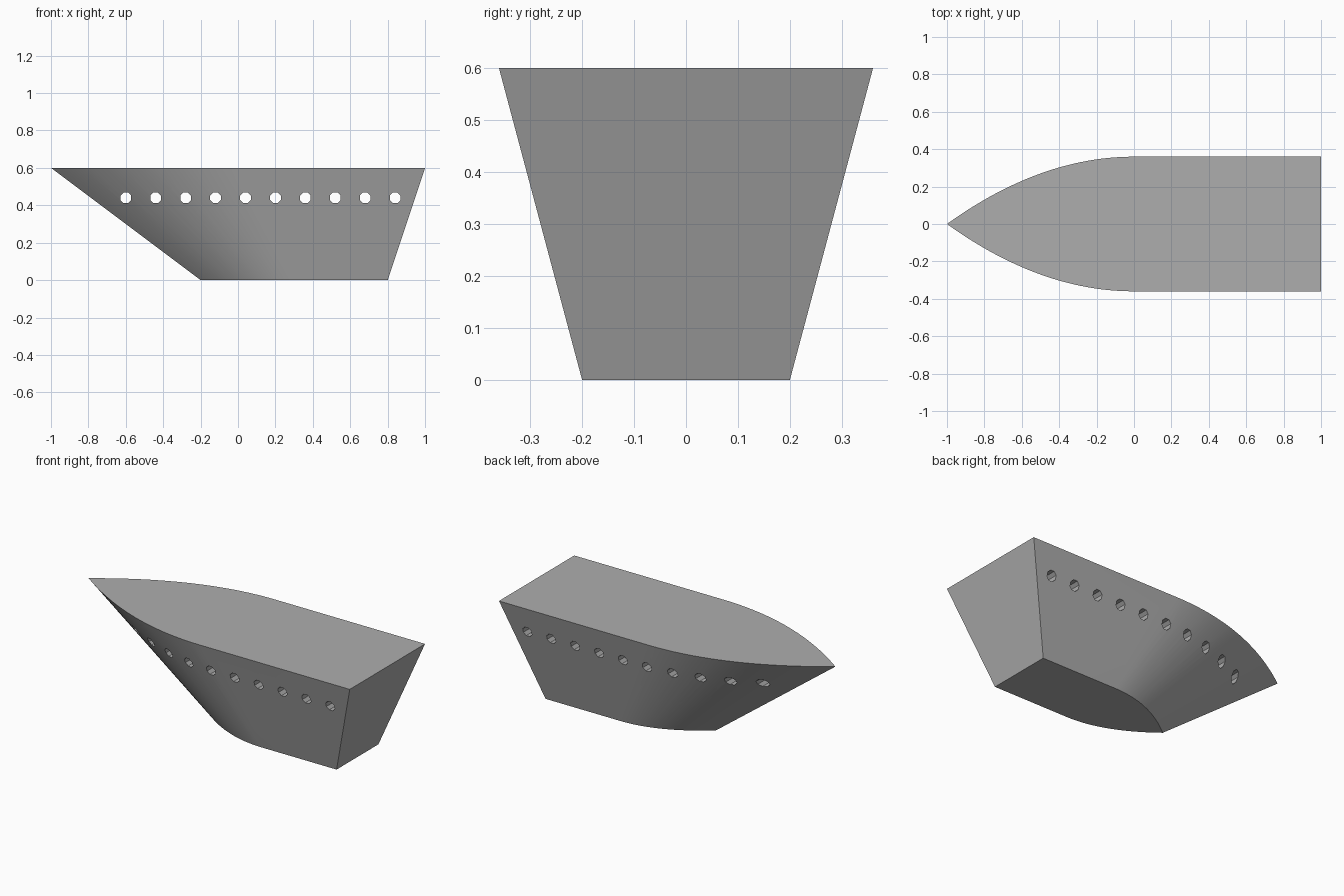
import bpy
import bmesh
import math
from mathutils import Matrix

default = bpy.data.objects.get("Cube")
if default:
    bpy.data.objects.remove(default, do_unlink=True)

SEGMENTS = 24  # steps along each curved bow side
HEIGHT = 0.6


def make_object(name, bm):
    bmesh.ops.recalc_face_normals(bm, faces=bm.faces)
    mesh = bpy.data.meshes.new(name)
    bm.to_mesh(mesh)
    bm.free()
    obj = bpy.data.objects.new(name, mesh)
    bpy.context.collection.objects.link(obj)
    return obj


def outline(centre, half_length, half_width):
    """Plan of the hull: square stern at +x, parabolic bow at -x."""
    side = [(1, 1)] + [(-i / SEGMENTS, 1 - (i / SEGMENTS) ** 2)
                       for i in range(SEGMENTS + 1)]
    full = side + [(x, -y) for x, y in reversed(side[:-1])]
    return [(centre + x * half_length, y * half_width) for x, y in full]


grey = bpy.data.materials.new("hull grey")
grey.use_nodes = True
grey.diffuse_color = (0.42, 0.42, 0.42, 1)
grey.node_tree.nodes["Principled BSDF"].inputs["Base Color"].default_value = grey.diffuse_color

# Hull: deck outline lofted down to a smaller keel outline
bm = bmesh.new()
deck = [bm.verts.new((x, y, HEIGHT)) for x, y in outline(0, 1, 0.36)]
keel = [bm.verts.new((x, y, 0)) for x, y in outline(0.3, 0.5, 0.2)]
bm.faces.new(deck)
bm.faces.new(keel)
for i in range(len(deck)):
    j = (i + 1) % len(deck)
    bm.faces.new((deck[i], deck[j], keel[j], keel[i]))
hull = make_object("hull", bm)
hull.data.materials.append(grey)

# Porthole cutters: a row of octagonal bars running across the hull
bm = bmesh.new()
for i in range(10):
    place = (Matrix.Translation((-0.6 + 0.16 * i, 0, 0.44))
             @ Matrix.Rotation(math.pi / 2, 4, "X")
             @ Matrix.Rotation(math.pi / 8, 4, "Z"))
    bmesh.ops.create_cone(bm, cap_ends=True, segments=8, radius1=0.031,
                          radius2=0.031, depth=1, matrix=place)
cutter = make_object("porthole_cutter", bm)
cutter.data.materials.append(grey)
cutter.hide_render = True

# Cut the portholes right through
cut = hull.modifiers.new("portholes", "BOOLEAN")
cut.operation = "DIFFERENCE"
cut.solver = "EXACT"
cut.object = cutter
bpy.ops.object.select_all(action="DESELECT")
hull.select_set(True)
bpy.context.view_layer.objects.active = hull
bpy.ops.object.modifier_apply(modifier=cut.name)
bpy.data.objects.remove(cutter, do_unlink=True)

# Smooth sides, sharp rims and corners
bpy.ops.object.shade_smooth_by_angle(angle=math.radians(30))
